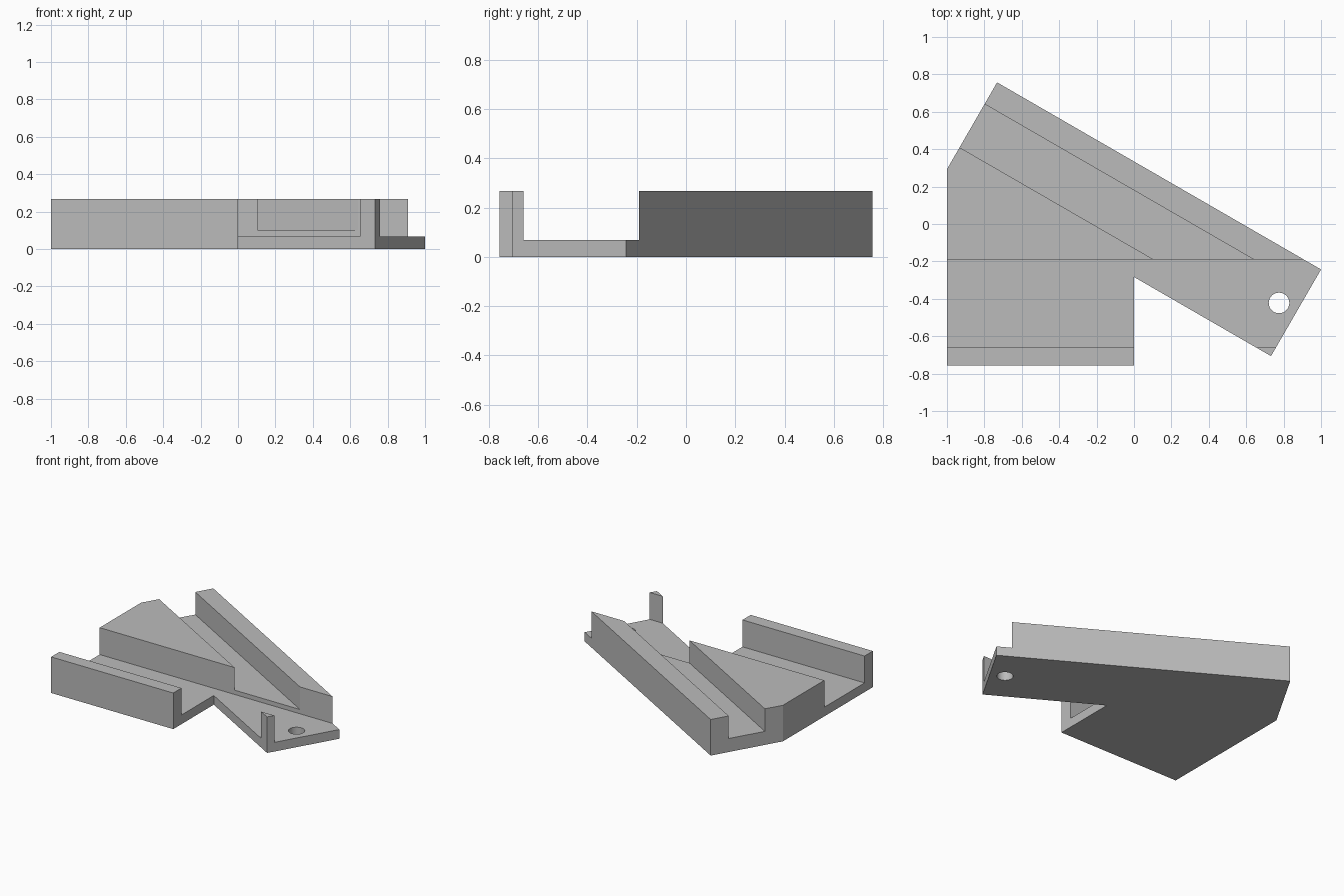
import bpy, bmesh, math
from mathutils import Matrix, Vector

cube = bpy.data.objects.get("Cube")
if cube:
    bpy.data.objects.remove(cube, do_unlink=True)

# One grey material
grey = bpy.data.materials.new("light grey")
grey.use_nodes = True
colour = (0.5, 0.5, 0.5, 1)
grey.diffuse_color = colour
grey.node_tree.nodes["Principled BSDF"].inputs["Base Color"].default_value = colour

HEIGHT, FLOOR, SLOT_FLOOR = 0.267, 0.068, 0.10
ARM_LENGTH, ARM_WIDTH = 2.0, 0.535
# Angled arm frame: u runs along the back edge, v across towards the front
arm_origin = Vector((-0.732, 0.757))
u = Vector((math.cos(math.radians(30)), -0.5))
v = Vector((-0.5, -math.cos(math.radians(30))))


def arm(along, across):
    return arm_origin + u * along + v * across


def prism(name, outline, z0, z1):
    bm = bmesh.new()
    face = bm.faces.new([bm.verts.new((p[0], p[1], z0)) for p in outline])
    top = bmesh.ops.extrude_face_region(bm, geom=[face])["geom"]
    bmesh.ops.translate(bm, vec=(0, 0, z1 - z0),
                        verts=[g for g in top if isinstance(g, bmesh.types.BMVert)])
    bmesh.ops.recalc_face_normals(bm, faces=bm.faces)
    mesh = bpy.data.meshes.new(name)
    bm.to_mesh(mesh)
    bm.free()
    mesh.materials.append(grey)
    obj = bpy.data.objects.new(name, mesh)
    bpy.context.collection.objects.link(obj)
    return obj


def cut(target, cutter):
    cutter.hide_render = True
    mod = target.modifiers.new("cut", "BOOLEAN")
    mod.operation, mod.solver, mod.object = "DIFFERENCE", "EXACT", cutter
    bpy.context.view_layer.objects.active = target
    bpy.ops.object.modifier_apply(modifier=mod.name)
    bpy.data.objects.remove(cutter, do_unlink=True)


# Full-height block: square-ended leg joined to the angled arm
tip = arm(ARM_LENGTH, ARM_WIDTH)
notch_y = tip.y + tip.x * math.tan(math.radians(30))
block = prism("angled_guide_block", [
    arm(0, ARM_WIDTH), (-1, -0.757), (0, -0.757), (0, notch_y),
    tip, arm(ARM_LENGTH, 0), arm(0, 0)], 0, HEIGHT)

# Straight channel across the front
cut(block, prism("straight_channel_cutter",
                 [(-2, -0.66), (2, -0.66), (2, -0.19), (-2, -0.19)], FLOOR, 1))

# Slot along the angled arm
cut(block, prism("angled_slot_cutter",
                 [arm(a, ARM_WIDTH * f) for a, f in
                  ((-1, 0.25), (3, 0.25), (3, 0.75), (-1, 0.75))], SLOT_FLOOR, 1))

# Round hole near the end of the arm
centre = arm(ARM_LENGTH - 0.105, ARM_WIDTH / 2)
ring = [centre + Vector((math.cos(t), math.sin(t))) * 0.055
        for t in (math.tau * i / 48 for i in range(48))]
cut(block, prism("hole_cutter", ring, -1, 1))

# Smooth the hole wall while keeping the block edges sharp
bpy.ops.object.select_all(action="DESELECT")
block.select_set(True)
bpy.context.view_layer.objects.active = block
bpy.ops.object.shade_smooth_by_angle(angle=math.radians(25))
